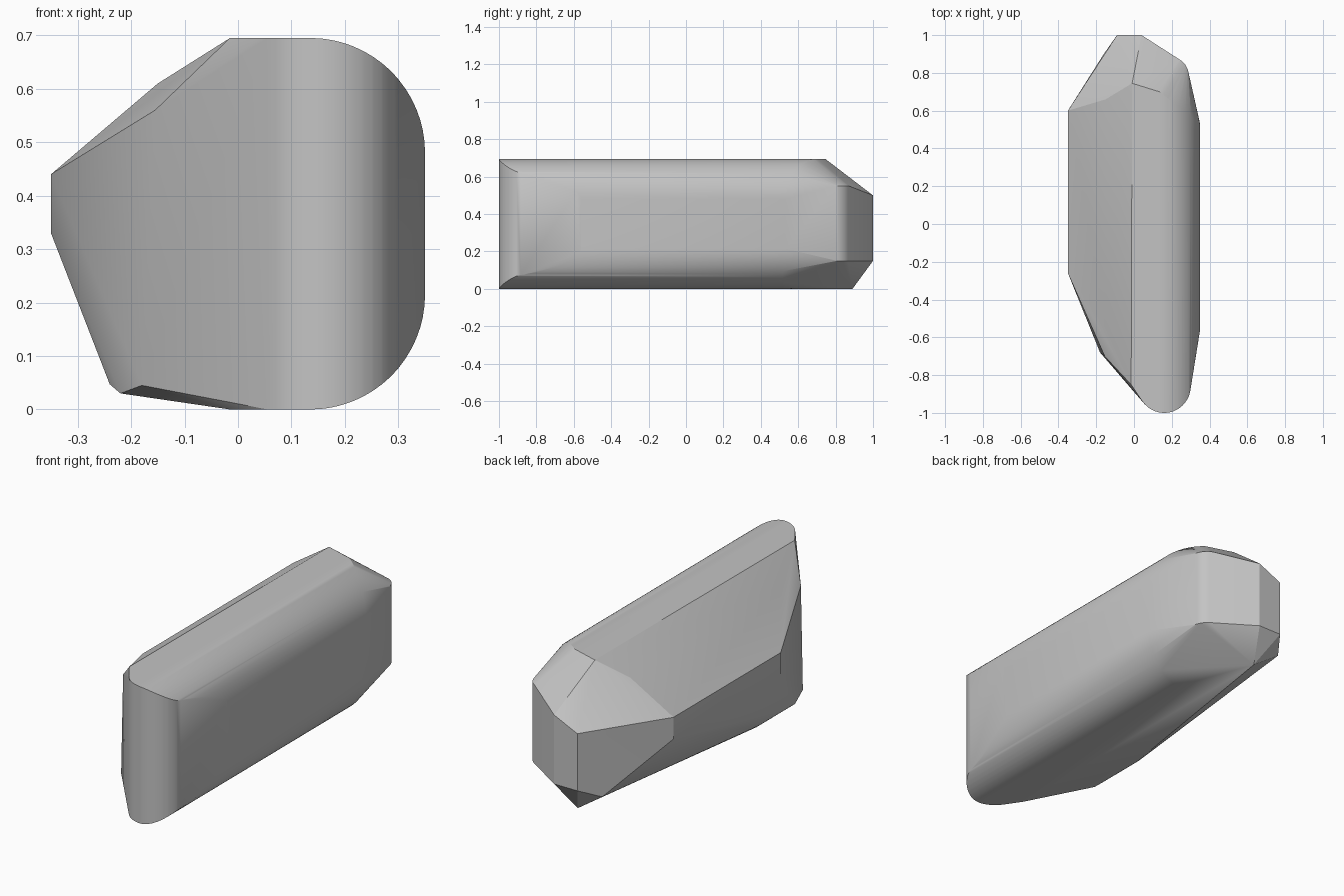
import bpy, bmesh
from math import sin, cos, pi, radians, sqrt

cube = bpy.data.objects.get("Cube")
if cube:
    bpy.data.objects.remove(cube, do_unlink=True)

TOP = 0.695
R = 0.215          # radius of the long rounded edges
CX = 0.135         # centre of the rounding across the block


def front_limit(x):
    """Front end of the block: a round nose, then a slight taper to the side."""
    if x <= 0.3:
        return -0.86 - sqrt(max(0, 0.14 ** 2 - (x - 0.16) ** 2))
    return -0.86 + (x - 0.3) / 0.05 * 0.3


def edge_drop(x):
    """How far the rounded long edge falls below the flat top at x."""
    return R - sqrt(max(0, R * R - max(0, x - CX) ** 2))


points = []

# Long rounded edges, top and bottom
for i in range(17):
    a = pi / 2 * i / 16
    x = CX + R * sin(a)
    drop = R - R * cos(a)
    points += [(x, front_limit(x), TOP - drop), (x, 0.7 - 0.17 * sin(a), TOP - drop),
               (x, front_limit(x), drop), (x, 0.49 + 0.04 * sin(a), drop)]

# Round vertical nose
for i in range(17):
    a = pi * (1.12 + 0.88 * i / 16)
    x, y = 0.16 + 0.14 * cos(a), -0.86 + 0.14 * sin(a)
    points += [(x, y, TOP - edge_drop(x)), (x, y, edge_drop(x))]

# Rounded vertical corner at the back
for i in range(9):
    a = radians(10 + 50 * i / 8)
    x, y = 0.19 + 0.1 * cos(a), 0.785 + 0.1 * sin(a)
    points += [(x, y, 0.55), (x, y, 0.15)]

# Chipped back end
points += [(-0.01, 0.745, TOP), (0.04, 1, 0.5), (-0.09, 1, 0.44), (0.04, 1, 0.15),
           (-0.09, 1, 0.15), (-0.015, 0.89, 0), (-0.16, 0.9, 0.1)]
# Chipped side ridge
for y in (-0.26, 0.6):
    points += [(-0.35, y, 0.44), (-0.35, y, 0.33)]
# Upper slope and front chip
points += [(-0.015, -0.85, TOP), (-0.15, -0.55, 0.61), (-0.15, 0.66, 0.61),
           (-0.155, -0.7, 0.56), (-0.18, -0.68, 0.045)]
# Underside chip
points += [(-0.015, -0.85, 0), (-0.22, -0.56, 0.03), (-0.22, -0.25, 0.03),
           (-0.24, -0.5, 0.047), (-0.24, -0.25, 0.047)]

bm = bmesh.new()
for p in points:
    bm.verts.new(p)
bmesh.ops.remove_doubles(bm, verts=bm.verts, dist=0.002)
bmesh.ops.convex_hull(bm, input=bm.verts)
loose = [v for v in bm.verts if not v.link_faces]
bmesh.ops.delete(bm, geom=loose, context='VERTS')
bmesh.ops.dissolve_limit(bm, angle_limit=radians(1), verts=bm.verts, edges=bm.edges)
bmesh.ops.recalc_face_normals(bm, faces=bm.faces)

mesh = bpy.data.meshes.new("stone_block")
bm.to_mesh(mesh)
bm.free()
block = bpy.data.objects.new("stone_block", mesh)
bpy.context.collection.objects.link(block)

# Plain grey stone
grey = bpy.data.materials.new("stone_grey")
grey.use_nodes = True
colour = (0.55, 0.55, 0.55, 1)
grey.diffuse_color = colour
grey.node_tree.nodes["Principled BSDF"].inputs["Base Color"].default_value = colour
mesh.materials.append(grey)

bpy.ops.object.select_all(action='DESELECT')
block.select_set(True)
bpy.context.view_layer.objects.active = block
bpy.ops.object.shade_smooth_by_angle(angle=radians(25))
